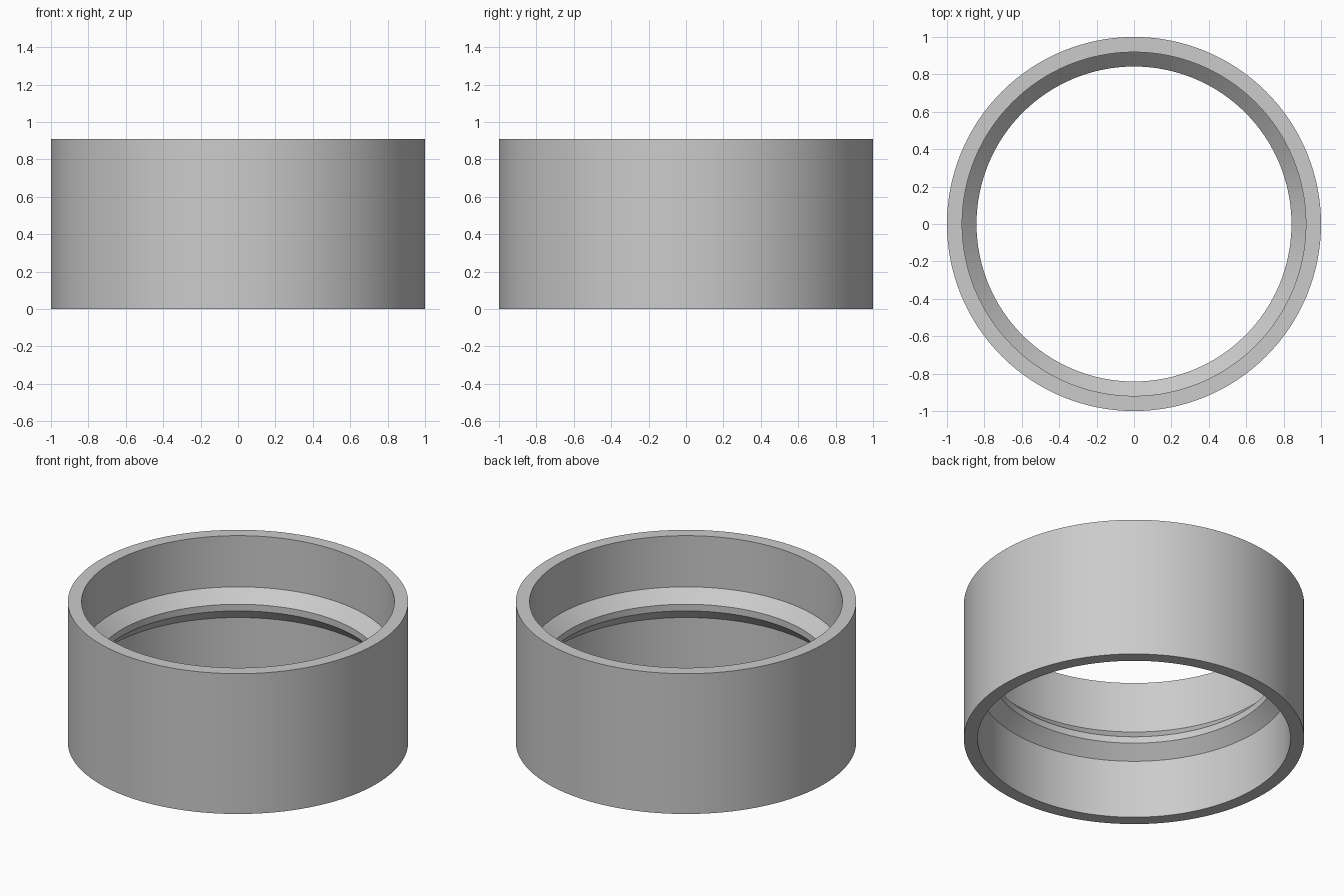
import bpy, bmesh, math

cube = bpy.data.objects.get("Cube")
if cube:
    bpy.data.objects.remove(cube, do_unlink=True)

SEGMENTS = 128
HEIGHT = 0.91
OUTER, BORE, RIDGE = 1.0, 0.919, 0.842

# Wall cross-section (radius, z): outer wall, then down the bore over the ridge
profile = [
    (OUTER, 0), (OUTER, HEIGHT), (BORE, HEIGHT),
    (BORE, 0.578), (RIDGE, 0.501), (RIDGE, 0.458), (BORE, 0.379),
    (BORE, 0),
]

# Plain grey material
grey = bpy.data.materials.new("light_grey")
grey.use_nodes = True
colour = (0.6, 0.6, 0.6, 1)
grey.diffuse_color = colour
grey.node_tree.nodes["Principled BSDF"].inputs["Base Color"].default_value = colour

# Revolve the closed cross-section into a ring
bm = bmesh.new()
rings = []
for i in range(SEGMENTS):
    a = 2 * math.pi * i / SEGMENTS
    rings.append([bm.verts.new((r * math.cos(a), r * math.sin(a), z)) for r, z in profile])
count = len(profile)
for i in range(SEGMENTS):
    here, after = rings[i], rings[(i + 1) % SEGMENTS]
    for j in range(count):
        k = (j + 1) % count
        bm.faces.new((here[j], after[j], after[k], here[k]))
bmesh.ops.recalc_face_normals(bm, faces=bm.faces)

mesh = bpy.data.meshes.new("ridged_ring")
bm.to_mesh(mesh)
bm.free()
mesh.materials.append(grey)
ring = bpy.data.objects.new("ridged_ring", mesh)
bpy.context.collection.objects.link(ring)

# Smooth round walls with crisp rims
bpy.context.view_layer.objects.active = ring
ring.select_set(True)
bpy.ops.object.shade_smooth_by_angle(angle=math.radians(30))
